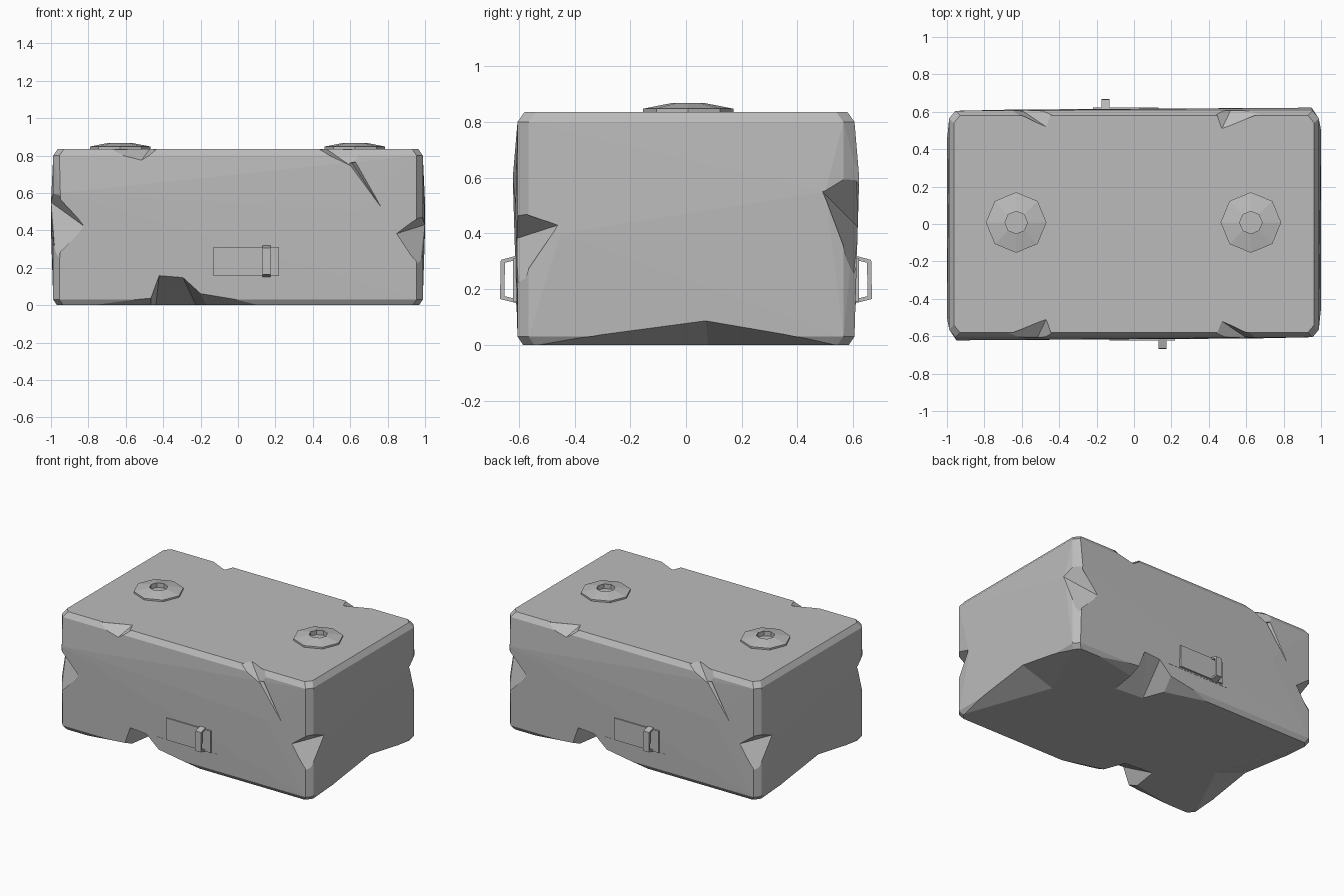
import bpy, bmesh, math
from mathutils import Matrix, Vector

if "Cube" in bpy.data.objects:
    bpy.data.objects.remove(bpy.data.objects["Cube"], do_unlink=True)

stone = bpy.data.materials.new("stone_grey")
stone.use_nodes = True
stone.diffuse_color = (0.5, 0.5, 0.5, 1)
stone.node_tree.nodes["Principled BSDF"].inputs["Base Color"].default_value = (0.5, 0.5, 0.5, 1)
HALF_TURN = Matrix.Rotation(math.pi, 4, "Z")


def finish(bm, name):
    bmesh.ops.recalc_face_normals(bm, faces=bm.faces[:])
    mesh = bpy.data.meshes.new(name)
    bm.to_mesh(mesh)
    bm.free()
    obj = bpy.data.objects.new(name, mesh)
    mesh.materials.append(stone)
    bpy.context.collection.objects.link(obj)
    return obj


def hull(name, points):
    bm = bmesh.new()
    for p in points:
        bm.verts.new(p)
    res = bmesh.ops.convex_hull(bm, input=bm.verts[:])
    loose = {v for v in res["geom_interior"] if isinstance(v, bmesh.types.BMVert)}
    bmesh.ops.delete(bm, geom=list(loose), context="VERTS")
    return finish(bm, name)


def box(name, lo, hi):
    return hull(name, [(x, y, z) for x in (lo[0], hi[0])
                       for y in (lo[1], hi[1]) for z in (lo[2], hi[2])])


# Slightly bulging block with softened edges
corners = []
for sx in (-1, 1):
    for sy in (-1, 1):
        for z, inset in ((0.0, 0.02), (0.03, 0), (0.8, 0), (0.836, 0.025)):
            corners += [(sx * (0.988 - inset), sy * (0.565 - inset), z),
                        (sx * (0.955 - inset), sy * (0.605 - inset), z)]
for p in ((-0.95, -0.622, 0.6), (0.64, -0.612, 0.5), (1, -0.45, 0.4), (1, 0.5, 0.55)):
    corners += [Vector(p), HALF_TURN @ Vector(p)]
block = hull("stone_block", corners)

# Chips broken out of the edges, repeated on the opposite side by a half turn
chips = {
    "left_edge": [(-0.82, -0.62, 0.42), (-1, -0.49, 0.55), (-0.98, -0.61, 0.62),
                  (-0.975, -0.6, 0.24), (-1.15, -0.8, 0.44)],
    "right_edge": [(0.84, -0.615, 0.38), (1, -0.46, 0.43), (0.98, -0.6, 0.48),
                   (0.975, -0.6, 0.2), (1.15, -0.8, 0.4)],
    "top_left": [(-0.47, -0.51, 0.837), (-0.52, -0.615, 0.77), (-0.72, -0.6, 0.83),
                 (-0.43, -0.6, 0.83), (-0.55, -0.75, 0.95)],
    "top_right": [(0.47, -0.52, 0.837), (0.61, -0.615, 0.74), (0.43, -0.6, 0.83),
                  (0.66, -0.6, 0.83), (0.55, -0.75, 0.95)],
    "front_crack": [(0.58, -0.63, 0.76), (0.64, -0.63, 0.77), (0.86, -0.63, 0.38),
                    (0.61, -0.575, 0.76)],
    "bottom_notch": [(-0.44, -0.32, -0.01), (-0.22, -0.34, -0.01), (-0.42, -0.63, 0.17),
                     (-0.3, -0.63, 0.16), (-0.49, -0.63, -0.02), (-0.1, -0.63, -0.02)],
    "bottom_edge": [(-0.85, -0.6, 0), (0.16, -0.6, 0), (-0.2, -0.612, 0.065),
                    (-0.45, -0.612, 0.04), (-0.25, -0.48, 0), (-0.3, -0.8, -0.15)],
    "side_edge": [(0.98, -0.56, 0), (0.98, 0.56, 0), (1.0, 0.07, 0.09),
                  (0.75, 0.08, 0), (1.15, 0.05, -0.15)],
}
for name, points in chips.items():
    for turn in (Matrix.Identity(4), HALF_TURN):
        cutter = hull("chip_" + name, [turn @ Vector(p) for p in points])
        mod = block.modifiers.new("chip", "BOOLEAN")
        mod.operation, mod.solver, mod.object = "DIFFERENCE", "EXACT", cutter
        bpy.context.view_layer.update()
        applied = bpy.data.meshes.new_from_object(
            block.evaluated_get(bpy.context.evaluated_depsgraph_get()))
        block.modifiers.clear()
        block.data = applied
        bpy.data.objects.remove(cutter, do_unlink=True)


# Eight-sided collars on top
def collar(name, x):
    bm = bmesh.new()
    rings = []
    for radius, z in ((0.162, 0.825), (0.162, 0.848), (0.06, 0.868), (0.06, 0.825)):
        rings.append([bm.verts.new((x + radius * math.cos(i * math.pi / 4),
                                    0.008 + radius * math.sin(i * math.pi / 4), z))
                      for i in range(8)])
    for a, b in zip(rings, rings[1:] + rings[:1]):
        for i in range(8):
            j = (i + 1) % 8
            bm.faces.new((a[i], a[j], b[j], b[i]))
    return finish(bm, name)


collar("right_collar", -0.63)
collar("left_collar", 0.625)


# Bracket-shaped handle extruded sideways
def handle(name):
    profile = [(-0.59, 0.325), (-0.665, 0.305), (-0.668, 0.165), (-0.59, 0.145),
               (-0.59, 0.16), (-0.652, 0.175), (-0.65, 0.295), (-0.59, 0.31)]
    bm = bmesh.new()
    face = bm.faces.new([bm.verts.new((0.13, y, z)) for y, z in profile])
    out = bmesh.ops.extrude_face_region(bm, geom=[face])["geom"]
    bmesh.ops.translate(bm, vec=(0.045, 0, 0),
                        verts=[v for v in out if isinstance(v, bmesh.types.BMVert)])
    return finish(bm, name)


# Plate, sill and handle on the front and the back
for side, turn in (("front", Matrix.Identity(4)), ("back", HALF_TURN)):
    parts = [box(side + "_plate", (-0.13, -0.622, 0.155), (0.22, -0.58, 0.31)),
             box(side + "_sill", (-0.22, -0.61, 0.145), (0.265, -0.58, 0.152)),
             handle(side + "_handle")]
    for part in parts:
        part.data.transform(turn)
